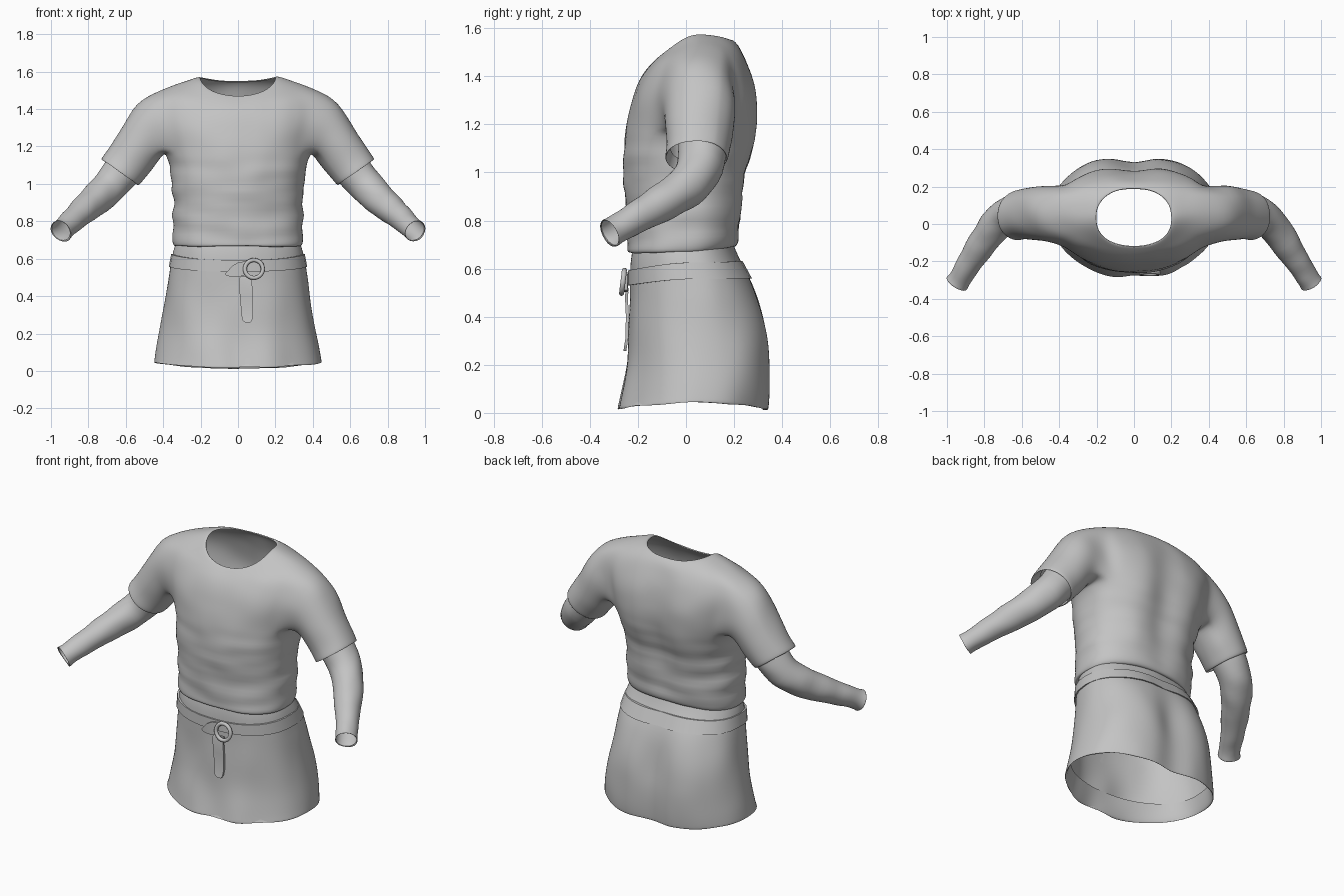
import bpy, bmesh
from math import sin, cos, pi, atan2, exp
from mathutils import Vector, noise

if "Cube" in bpy.data.objects:
    bpy.data.objects.remove(bpy.data.objects["Cube"])

cloth = bpy.data.materials.new("grey_cloth")
cloth.use_nodes = True
grey = (0.55, 0.55, 0.55, 1)
cloth.diffuse_color = grey
cloth.node_tree.nodes["Principled BSDF"].inputs["Base Color"].default_value = grey

COLS = 32   # columns around the body
HALF = 3    # columns on each side of the armhole centre


def body_ring(bm, zf, zs, zb, hx, yf, yb, groove=0.0, dent=0.0, front_power=2.3):
    """Rounded oval whose height differs at the front, side and back."""
    ring = []
    for i in range(COLS):
        a = 2 * pi * i / COLS
        c, s = cos(a), sin(a)
        power = front_power if s < 0 else 2.3
        x = hx * (1 if c > 0 else -1) * abs(c) ** (2 / power)
        y = (yf + yb) / 2 + (yb - yf) / 2 * (1 if s > 0 else -1) * abs(s) ** (2 / power)
        y += (dent if s < 0 else -groove) * exp(-(x / 0.08) ** 2)
        z = zs + (zf - zs) * abs(s) ** 1.3 if s < 0 else zs + (zb - zs) * s * s
        ring.append(bm.verts.new((x, y, z)))
    return ring


def bridge(bm, a, b, skip=()):
    n = len(a)
    for i in range(n):
        if i not in skip:
            j = (i + 1) % n
            bm.faces.new((a[i], a[j], b[j], b[i]))


def finish(bm, name, levels=0, fold=None):
    """Make the object, bake its smoothing, then push in soft cloth folds."""
    bmesh.ops.delete(bm, geom=[v for v in bm.verts if not v.link_faces], context='VERTS')
    bmesh.ops.recalc_face_normals(bm, faces=bm.faces[:])
    mesh = bpy.data.meshes.new(name)
    bm.to_mesh(mesh)
    bm.free()
    obj = bpy.data.objects.new(name, mesh)
    bpy.context.collection.objects.link(obj)
    if levels:
        sub = obj.modifiers.new("smooth", 'SUBSURF')
        sub.levels = sub.render_levels = levels
        graph = bpy.context.evaluated_depsgraph_get()
        baked = bpy.data.meshes.new_from_object(obj.evaluated_get(graph))
        obj.modifiers.clear()
        obj.data = mesh = baked
        mesh.name = name
    if fold:
        normals = [v.normal.copy() for v in mesh.vertices]
        for v, n in zip(mesh.vertices, normals):
            v.co += n * fold(v.co)
    mesh.materials.clear()
    mesh.materials.append(cloth)
    bpy.ops.object.select_all(action='DESELECT')
    obj.select_set(True)
    bpy.context.view_layer.objects.active = obj
    bpy.ops.object.shade_smooth_by_angle(angle=0.9)
    return obj


def shirt_fold(p):
    body = abs(p.x) < 0.42 and p.z < 1.2
    waist = max(0, min(1, (1.2 - p.z) / 0.25)) if body else 0
    across = noise.noise(Vector((p.x * 3, p.y * 3, p.z * 15)))
    soft = noise.noise(p * 7)
    return 0.012 * waist * across + 0.005 * soft


def skirt_fold(p):
    return 0.008 * noise.noise(Vector((p.x * 6, p.y * 6, p.z * 4)))


# Shirt body: height front, side, back, half width, front y, back y, spine groove
shirt = [
    (.675, .675, .70, .325, -.225, .19),
    (.66, .662, .69, .345, -.245, .208),
    (.70, .70, .72, .352, -.25, .225, .015),
    (.80, .80, .80, .347, -.248, .24, .03),
    (.92, .92, .92, .345, -.256, .25, .035),
    (1.02, 1.02, 1.02, .355, -.266, .272, .04),
    (1.10, 1.10, 1.10, .368, -.26, .297, .045),
    (1.17, 1.17, 1.17, .388, -.252, .312, .045),
    (1.25, 1.25, 1.25, .415, -.24, .315, .04),
    (1.33, 1.33, 1.33, .44, -.22, .305, .03),
    (1.40, 1.415, 1.41, .452, -.185, .282, .02),
    (1.44, 1.502, 1.48, .42, -.155, .25, .01),
    (1.46, 1.542, 1.53, .31, -.137, .222),
    (1.475, 1.578, 1.558, .205, -.122, .19),
    (1.465, 1.565, 1.545, .203, -.117, .187),
]
LOW, HIGH = 7, 11   # rows bounding the armholes
bm = bmesh.new()
rows = [body_ring(bm, *r) for r in shirt]
hole = {(c + k) % COLS for c in (0, COLS // 2) for k in range(-HALF, HALF)}
for r in range(len(rows) - 1):
    bridge(bm, rows[r], rows[r + 1], hole if LOW <= r < HIGH else ())

# Short sleeves grown from the armholes: centre, half height, half depth, lean
sleeve = [
    ((.476, .058, 1.292), .165, .156, (.42, .91)),
    ((.545, .058, 1.178), .14, .144, (.58, .81)),
    ((.60, .05, 1.10), .126, .137, (.76, .65)),
    ((.634, .042, 1.058), .125, .138, (.82, .57)),
    ((.632, .042, 1.062), .113, .125, (.82, .57)),
    ((.59, .05, 1.11), .108, .118, (.76, .65)),
]
for side, col in ((1, 0), (-1, COLS // 2)):
    span = [(col + k) % COLS for k in range(-HALF, HALF + 1)]
    loop = [rows[LOW][i] for i in span]
    loop += [rows[r][span[-1]] for r in range(LOW + 1, HIGH)]
    loop += [rows[HIGH][i] for i in reversed(span)]
    loop += [rows[r][span[0]] for r in range(HIGH - 1, LOW, -1)]
    angles = [atan2((v.co.y - .03) / .15, (v.co.z - 1.32) / .155) for v in loop]
    for (cx, cy, cz), h, w, (ux, uz) in sleeve:
        ring = [bm.verts.new((side * (cx + h * cos(a) * ux), cy + w * sin(a),
                              cz + h * cos(a) * uz)) for a in angles]
        bridge(bm, loop, ring)
        loop = ring
finish(bm, "shirt", 2, shirt_fold)

# Skirt below the belt, starting with the hem turned up inside
skirt = [
    (.13, .14, .12, .42, -.255, .335, .05, .015, 2),
    (.03, .05, .02, .44, -.288, .348, .045, .025, 1.9),
    (.012, .04, .006, .452, -.302, .358, .045, .028, 1.9),
    (.03, .06, .025, .449, -.297, .362, .045, .026, 1.9),
    (.11, .12, .10, .438, -.277, .37, .05, .02, 2),
    (.22, .22, .22, .417, -.252, .37, .055, .01, 2.1),
    (.34, .34, .34, .397, -.24, .355, .055),
    (.46, .46, .46, .38, -.235, .322, .04),
    (.56, .56, .56, .362, -.234, .28, .02),
    (.64, .64, .65, .345, -.228, .222, .01),
    (.70, .70, .72, .325, -.215, .19),
]
bm = bmesh.new()
rows = [body_ring(bm, *r) for r in skirt]
for a, b in zip(rows, rows[1:]):
    bridge(bm, a, b)
finish(bm, "skirt", 2, skirt_fold)

# Belt: a thin band wrapped round the waist
belt = [
    (.53, .557, .56, .362, -.236, .276, .02),
    (.53, .557, .56, .370, -.243, .284, .02),
    (.592, .625, .632, .357, -.242, .243, .012),
    (.592, .625, .632, .345, -.232, .225, .012),
]
bm = bmesh.new()
rows = [body_ring(bm, *r) for r in belt]
for a, b in zip(rows, rows[1:]):
    bridge(bm, a, b)
finish(bm, "belt")

# Long undersleeves
forearm = [
    ((.58, .07, 1.12), .105), ((.655, .064, 1.02), .101), ((.72, .022, .953), .094),
    ((.785, -.065, .893), .083), ((.85, -.16, .838), .072), ((.905, -.248, .787), .063),
    ((.935, -.298, .758), .058), ((.95, -.32, .746), .066), ((.946, -.315, .749), .058),
]
for side, name in ((1, "left_undersleeve"), (-1, "right_undersleeve")):
    bm = bmesh.new()
    last = None
    pts = [Vector((side * p[0], p[1], p[2])) for p, r in forearm]
    for i, (p, (_, radius)) in enumerate(zip(pts, forearm)):
        k = min(i, len(pts) - 3)
        turn = (pts[k + 1] - pts[max(k - 1, 0)]).to_track_quat('Z', 'Y')
        ring = [bm.verts.new(p + turn @ Vector((radius * cos(2 * pi * j / 16),
                radius * sin(2 * pi * j / 16), 0))) for j in range(16)]
        if last:
            bridge(bm, last, ring)
        last = ring
    finish(bm, name, 2, lambda p: 0.005 * noise.noise(p * 11))

# Ring buckle
bpy.ops.mesh.primitive_torus_add(major_radius=.048, minor_radius=.011, major_segments=32,
                                 minor_segments=10, location=(.085, -.262, .545),
                                 rotation=(pi / 2 - .12, 0, 0))
buckle = bpy.context.object
buckle.name = "ring_buckle"
buckle.data.materials.append(cloth)
bpy.ops.object.shade_smooth()


def strap(name, stations):
    """Flat strip through (left x, right x, left z, right z, y) stations."""
    bm = bmesh.new()
    last = None
    for xa, xb, za, zb, y in stations:
        ring = [bm.verts.new(c) for c in ((xa, y, za), (xb, y, zb),
                                          (xb, y + .012, zb), (xa, y + .012, za))]
        if last:
            bridge(bm, last, ring)
        else:
            bm.faces.new(ring)
        last = ring
    bm.faces.new(last)
    finish(bm, name)


# Hanging belt end, and the short tongue looped beside the ring
strap("hanging_strap", [(.012, .08, .505, .505, -.25), (.005, .075, .49, .49, -.254),
                        (.01, .078, .40, .40, -.25), (.018, .08, .31, .31, -.252),
                        (.022, .076, .272, .272, -.258), (.04, .066, .258, .258, -.26)])
strap("belt_tongue", [(.04, .035, .585, .51, -.255), (.005, .01, .582, .505, -.258),
                      (-.03, -.03, .562, .503, -.256), (-.07, -.06, .518, .508, -.252)])
